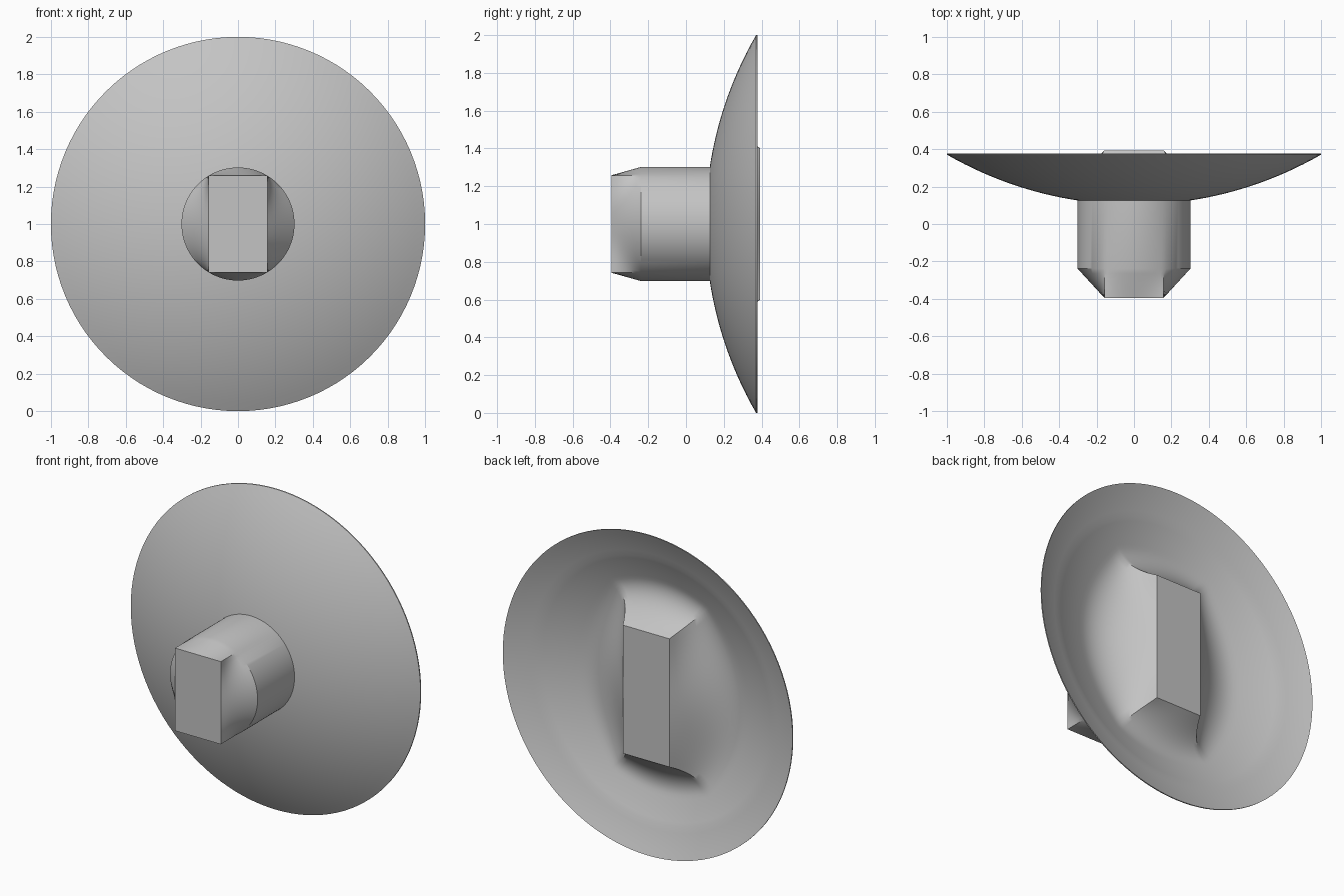
import bpy, bmesh, math

cube = bpy.data.objects.get("Cube")
if cube:
    bpy.data.objects.remove(cube)

grey = bpy.data.materials.new("plain grey")
grey.use_nodes = True
grey.diffuse_color = (0.55, 0.55, 0.55, 1)
grey.node_tree.nodes["Principled BSDF"].inputs["Base Color"].default_value = (0.55, 0.55, 0.55, 1)

# Shared angles: every quarter has a point exactly at the rectangle corner
CORNER = math.radians(58.4)
SIDE, TOP = 18, 10
quarter = [CORNER * i / SIDE for i in range(SIDE)]
quarter += [CORNER + (math.pi / 2 - CORNER) * i / TOP for i in range(TOP + 1)]


def mirror_quarter(pts):
    """Repeat a quarter outline into a full closed ring."""
    half = pts + [(-x, z) for x, z in reversed(pts[:-1])]
    return half + [(x, -z) for x, z in reversed(half[1:-1])]


def circle(r):
    return mirror_quarter([(r * math.cos(a), r * math.sin(a)) for a in quarter])


def rectangle(w, h):
    pts = []
    for a in quarter:
        if a <= CORNER:
            pts.append((w, h * math.tan(a) / math.tan(CORNER)))
        else:
            pts.append((w * math.tan(CORNER) / math.tan(a), h))
    return mirror_quarter(pts)


def loft(name, rings):
    """Skin a list of rings of (x, y, z) points and cap both ends."""
    bm = bmesh.new()
    loops = [[bm.verts.new((x, y, z + 1)) for x, y, z in ring] for ring in rings]
    for a, b in zip(loops, loops[1:]):
        n = len(a)
        for i in range(n):
            j = (i + 1) % n
            bm.faces.new((a[i], a[j], b[j], b[i]))
    bm.faces.new(loops[0])
    bm.faces.new(loops[-1])
    bmesh.ops.recalc_face_normals(bm, faces=bm.faces)
    mesh = bpy.data.meshes.new(name)
    bm.to_mesh(mesh)
    bm.free()
    mesh.materials.append(grey)
    obj = bpy.data.objects.new(name, mesh)
    bpy.context.collection.objects.link(obj)
    bpy.ops.object.select_all(action='DESELECT')
    obj.select_set(True)
    bpy.context.view_layer.objects.active = obj
    bpy.ops.object.shade_smooth_by_angle(angle=math.radians(30))
    return obj


def flat(outline, y):
    return [(x, y, z) for x, z in outline]


# Dish: spherical front, thin shell, hollow back with a raised bar
BAR_Y, INNER = 0.393, 0.82


def front_y(r):
    return 0.103 + 2 - math.sqrt(4 - r * r)


def back_y(r):
    taper = max(0, (r - INNER) / (1 - INNER))
    return front_y(r) + 0.03 - 0.023 * taper


rings = [flat(circle(r), front_y(r)) for r in [0.05 + 0.95 * i / 20 for i in range(21)]]
for i in range(5):
    r = 1 - (1 - INNER) * i / 5
    rings.append(flat(circle(r), back_y(r)))

bar, bowl = rectangle(0.16, 0.4), circle(INNER)
STEPS = 20
for i in range(STEPS + 1):
    t = 1 - i / STEPS
    rise = max(0, 1 - t / 0.6) ** 1.7
    ring = []
    for (x0, z0), (x1, z1) in zip(bar, bowl):
        x, z = x0 + (x1 - x0) * t, z0 + (z1 - z0) * t
        floor = back_y(math.hypot(x, z))
        ring.append((x, floor + (BAR_Y - floor) * rise, z))
    rings.append(ring)
loft("dish", rings)

# Stem: round shaft whose tip narrows to a rectangle
shaft, tip = circle(0.302), rectangle(0.158, 0.258)
rings = [flat(shaft, 0.15), flat(shaft, -0.238)]
for i in range(1, 7):
    t = i / 6
    outline = [(a + (c - a) * t, b + (d - b) * t) for (a, b), (c, d) in zip(shaft, tip)]
    rings.append(flat(outline, -0.238 - 0.157 * t))
loft("stem", rings)
